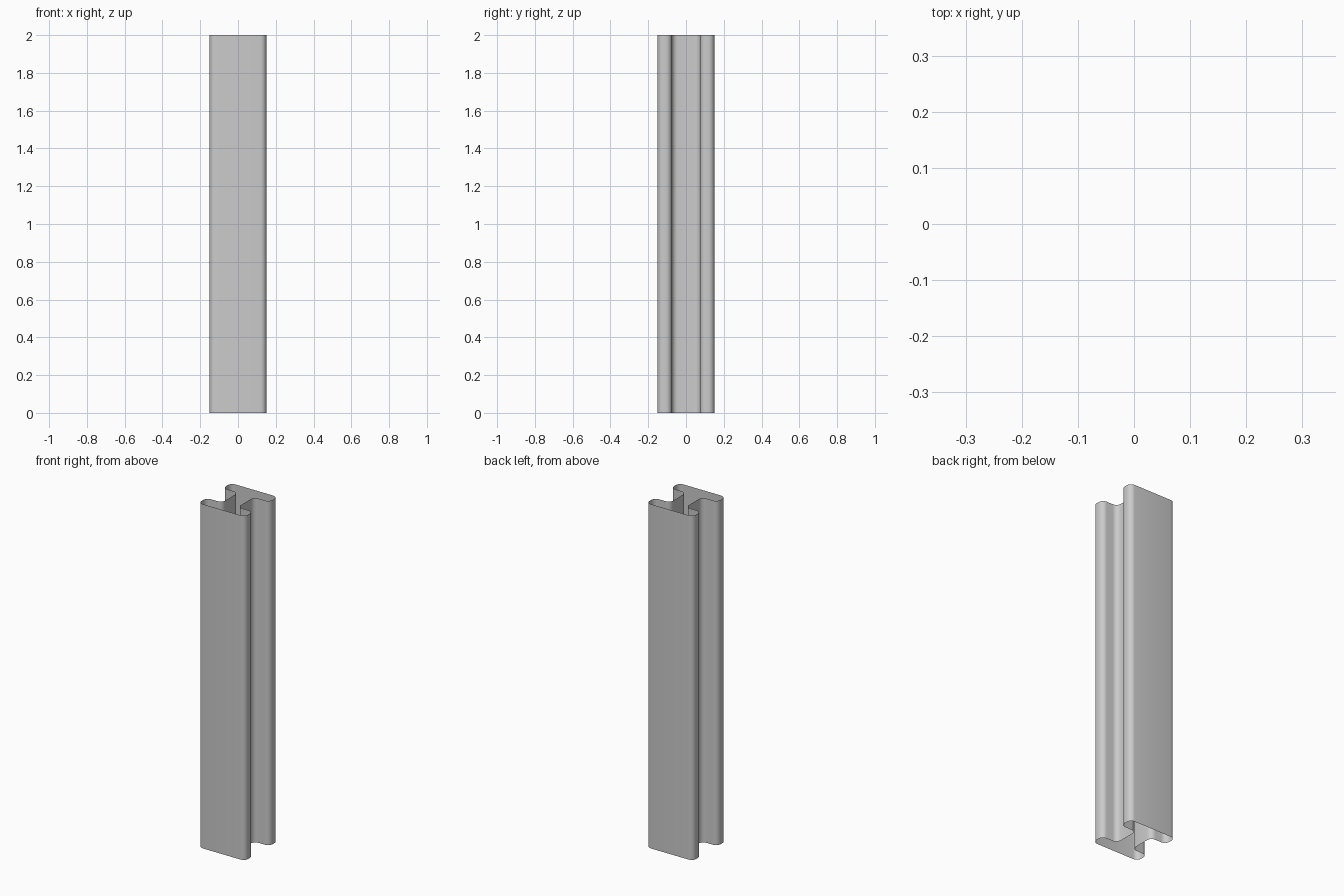
import bpy, bmesh, math
from mathutils import Vector

if "Cube" in bpy.data.objects:
    bpy.data.objects.remove(bpy.data.objects["Cube"])

HALF, INNER, WEB = 0.15, 0.075, 0.05    # flange reach, flange inner face, half web
RADIUS, STEPS, HEIGHT = 0.03, 6, 2.0

# Right half of the I profile, counter-clockwise; the left half is its half-turn
half = [(HALF, -HALF), (HALF, -INNER), (WEB, -INNER),
        (WEB, INNER), (HALF, INNER), (HALF, HALF)]
corners = [Vector(p) for p in half] + [-Vector(p) for p in half]


def rounded(points, radius, steps):
    """Replace each right-angle corner with a quarter-circle arc."""
    out = []
    for i, p in enumerate(points):
        a = (points[i - 1] - p).normalized() * radius
        b = (points[(i + 1) % len(points)] - p).normalized() * radius
        for k in range(steps + 1):
            t = math.pi / 2 * k / steps
            out.append(p + a + b - b * math.cos(t) - a * math.sin(t))
    return out


# Open-ended beam shell: sweep the rounded profile straight up
bm = bmesh.new()
profile = rounded(corners, RADIUS, STEPS)
low = [bm.verts.new((p.x, p.y, 0)) for p in profile]
high = [bm.verts.new((p.x, p.y, HEIGHT)) for p in profile]
n = len(profile)
for i in range(n):
    j = (i + 1) % n
    face = bm.faces.new((low[i], low[j], high[j], high[i]))
    face.smooth = True

mesh = bpy.data.meshes.new("beam_shell")
bm.to_mesh(mesh)
bm.free()
beam = bpy.data.objects.new("beam_shell", mesh)
bpy.context.collection.objects.link(beam)
